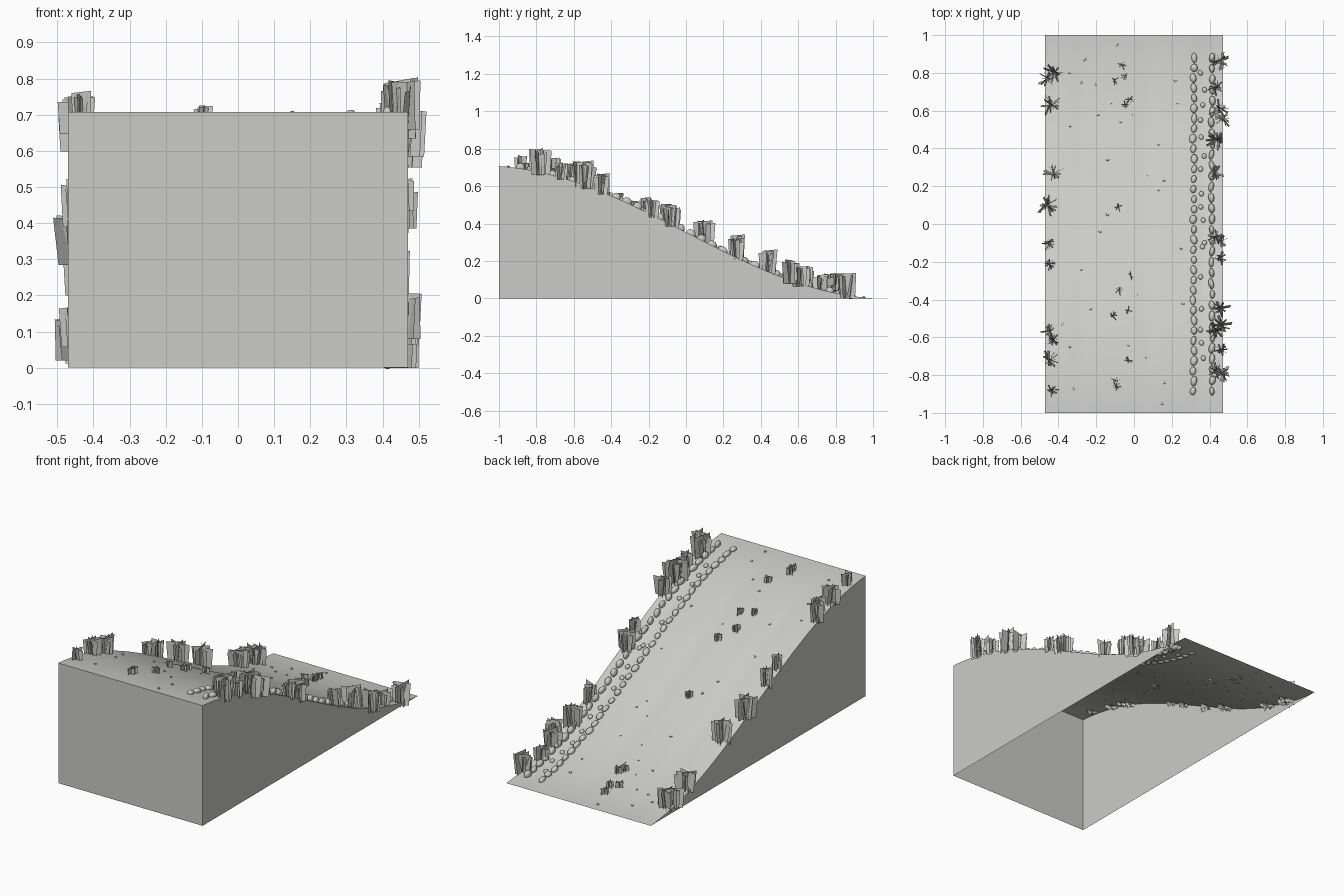
import bpy, bmesh, math, random
from mathutils import Matrix, Vector

if "Cube" in bpy.data.objects:
    bpy.data.objects.remove(bpy.data.objects["Cube"])

random.seed(4)
W, H = 0.47, 0.707

stone_grey = bpy.data.materials.new("warm_grey")
stone_grey.diffuse_color = (0.6, 0.6, 0.585, 1)
stone_grey.use_nodes = True
stone_grey.node_tree.nodes["Principled BSDF"].inputs["Base Color"].default_value = stone_grey.diffuse_color


def ground(x, y):
    """Height of the hillside: an S-curve with shallow wheel ruts and a gutter."""
    t = (y + 1) / 2
    z = H * (0.8 * (1 + math.cos(math.pi * t)) / 2 + 0.2 * (1 - t))
    fade = max(0, 1 - abs(y) ** 6)
    for cx, width, depth in ((-0.28, 0.05, 0.004), (0.07, 0.05, 0.004), (0.36, 0.04, 0.008)):
        z -= fade * depth * math.exp(-((x - cx) / width) ** 2)
    return max(z, 0)


def slope(y):
    return math.atan((ground(0.2, y + 0.01) - ground(0.2, y - 0.01)) / 0.02)


def finish(bm, name, smooth=True):
    mesh = bpy.data.meshes.new(name)
    bm.to_mesh(mesh)
    bm.free()
    obj = bpy.data.objects.new(name, mesh)
    bpy.context.collection.objects.link(obj)
    mesh.materials.append(stone_grey)
    if smooth:
        bpy.ops.object.select_all(action='DESELECT')
        obj.select_set(True)
        bpy.context.view_layer.objects.active = obj
        bpy.ops.object.shade_smooth_by_angle(angle=math.radians(40))
    return obj


# Hillside surface
bm = bmesh.new()
NX, NY = 47, 60
grid = [[bm.verts.new((x, y, ground(x, y)))
         for x in [-W + 2 * W * i / NX for i in range(NX + 1)]]
        for y in [-1 + 2 * j / NY for j in range(NY + 1)]]
for j in range(NY):
    for i in range(NX):
        bm.faces.new((grid[j][i], grid[j][i + 1], grid[j + 1][i + 1], grid[j + 1][i]))
finish(bm, "hillside")

# Front and side walls, open underneath
bm = bmesh.new()
front = [(-W + 2 * W * i / NX, -1) for i in range(NX + 1)]
right = [(W, -1 + 2 * j / NY) for j in range(NY + 1)]
left = [(-W, y) for _, y in reversed(right)]
for edge in (front, right, left):
    top = [bm.verts.new((x, y, ground(x, y))) for x, y in edge]
    low = [bm.verts.new((x, y, 0)) for x, y in edge]
    for k in range(len(edge) - 1):
        bm.faces.new((low[k], low[k + 1], top[k + 1], top[k]))
bmesh.ops.remove_doubles(bm, verts=bm.verts, dist=1e-5)
finish(bm, "retaining_walls")


def add_stone(bm, x, y, sx, sy, sz, lift=0.3, detail=2):
    place = (Matrix.Translation((x, y, ground(x, y) + sz * lift))
             @ Matrix.Rotation(slope(y), 4, 'X')
             @ Matrix.Rotation(random.uniform(-0.25, 0.25), 4, 'Z')
             @ Matrix.Diagonal((sx, sy, sz, 1)))
    bmesh.ops.create_icosphere(bm, subdivisions=detail, radius=1, matrix=place)


# Two kerb rows of rounded stones
def stone_row(name, x, count, size):
    bm = bmesh.new()
    for k in range(count):
        s = [c * random.uniform(0.85, 1.15) for c in size]
        add_stone(bm, x + random.uniform(-0.004, 0.004), -0.885 + 1.765 * k / (count - 1), *s)
    finish(bm, name)


stone_row("inner_kerb_stones", 0.315, 34, (0.017, 0.025, 0.016))
stone_row("outer_kerb_stones", 0.412, 32, (0.015, 0.027, 0.022))

# Loose stones in the gutter
bm = bmesh.new()
for y in (0.8, 0.71, 0.63, 0.55, 0.46, 0.36, 0.29, 0.16, 0.09, 0.02, -0.1, -0.12,
          -0.28, -0.45, -0.56, -0.63, -0.71):
    add_stone(bm, 0.362 + random.uniform(-0.012, 0.012), y, 0.013, 0.015, 0.011)
finish(bm, "gutter_stones")

# Pebbles on the path
bm = bmesh.new()
for x, y in ((-.09, .95), (-.26, .87), (-.34, .8), (-.28, .75), (-.2, .74), (.22, .76),
             (-.12, .64), (-.19, .58), (-.07, .54), (-.34, .52), (.23, .64), (-.01, .58),
             (.13, .42), (-.02, .44), (-.14, .34), (.07, .26), (.16, .23), (.13, .18),
             (-.14, .05), (-.18, -.04), (.25, -.13), (-.28, -.24), (.02, -.37), (.26, -.42),
             (-.23, -.45), (-.38, -.53), (-.34, -.65), (-.03, -.64), (.06, -.71),
             (-.32, -.87), (.16, -.84), (.15, -.95)):
    r = random.uniform(0.005, 0.009)
    add_stone(bm, x, y, r, r, r * 0.8, 0.3, 1)
finish(bm, "path_pebbles")


# Grass tufts made of crossed upright cards
def add_tuft(bm, x, y, r, h, cards):
    base = Vector((x, y, ground(min(max(x, -W), W), y)))
    start = random.uniform(0, math.pi)
    for k in range(cards):
        a = start + math.pi * k / cards + random.uniform(-0.12, 0.12)
        along = Vector((math.cos(a), math.sin(a), 0))
        across = Vector((-along.y, along.x, 0))
        shift = along * random.uniform(-0.3, 0.3) * r
        lean = across * random.uniform(-0.13, 0.13) * h
        half = r * random.uniform(0.65, 0.95)
        tall = h * random.uniform(0.75, 1.0)
        low = base + shift - Vector((0, 0, 0.15 * h))
        high = base + shift + lean + Vector((0, 0, tall))
        skew = Vector((0, 0, random.uniform(-0.06, 0.06) * h))
        corners = (low - along * half * 0.85, low + along * half * 0.85,
                   high + along * half + skew, high - along * half - skew)
        bm.faces.new([bm.verts.new(c) for c in corners])


def tufts(name, spots, cards):
    bm = bmesh.new()
    for x, y, r, h in spots:
        add_tuft(bm, x, y, r, h, cards)
    finish(bm, name, smooth=False)


tufts("right_edge_grass", (
    (.46, .86, .055, .12), (.435, .72, .04, .08), (.455, .61, .055, .1), (.47, .56, .05, .11),
    (.44, .44, .055, .12), (.435, .27, .04, .1), (.435, -.07, .05, .11), (.46, -.09, .04, .1),
    (.46, -.18, .035, .08), (.46, -.45, .05, .1), (.46, -.54, .06, .13), (.435, -.57, .05, .12),
    (.465, -.67, .04, .08), (.43, -.78, .055, .125), (.47, -.79, .05, .12)), 7)
tufts("left_edge_grass", (
    (-.425, .8, .055, .11), (-.455, .77, .055, .1), (-.44, .63, .055, .1), (-.43, .27, .055, .12),
    (-.46, .1, .06, .12), (-.45, -.1, .04, .1), (-.45, -.21, .035, .08), (-.455, -.57, .045, .11),
    (-.43, -.62, .04, .09), (-.445, -.72, .05, .09), (-.435, -.88, .035, .07)), 7)
tufts("path_grass", [(x, y, .026, .038) for x, y in (
    (-.06, .84), (-.05, .78), (-.1, .76), (-.02, .66), (-.045, .63), (-.085, .09), (-.02, -.27),
    (-.08, -.35), (-.11, -.485), (-.03, -.46), (-.1, -.83), (-.095, -.86), (-.03, -.72))], 4)
